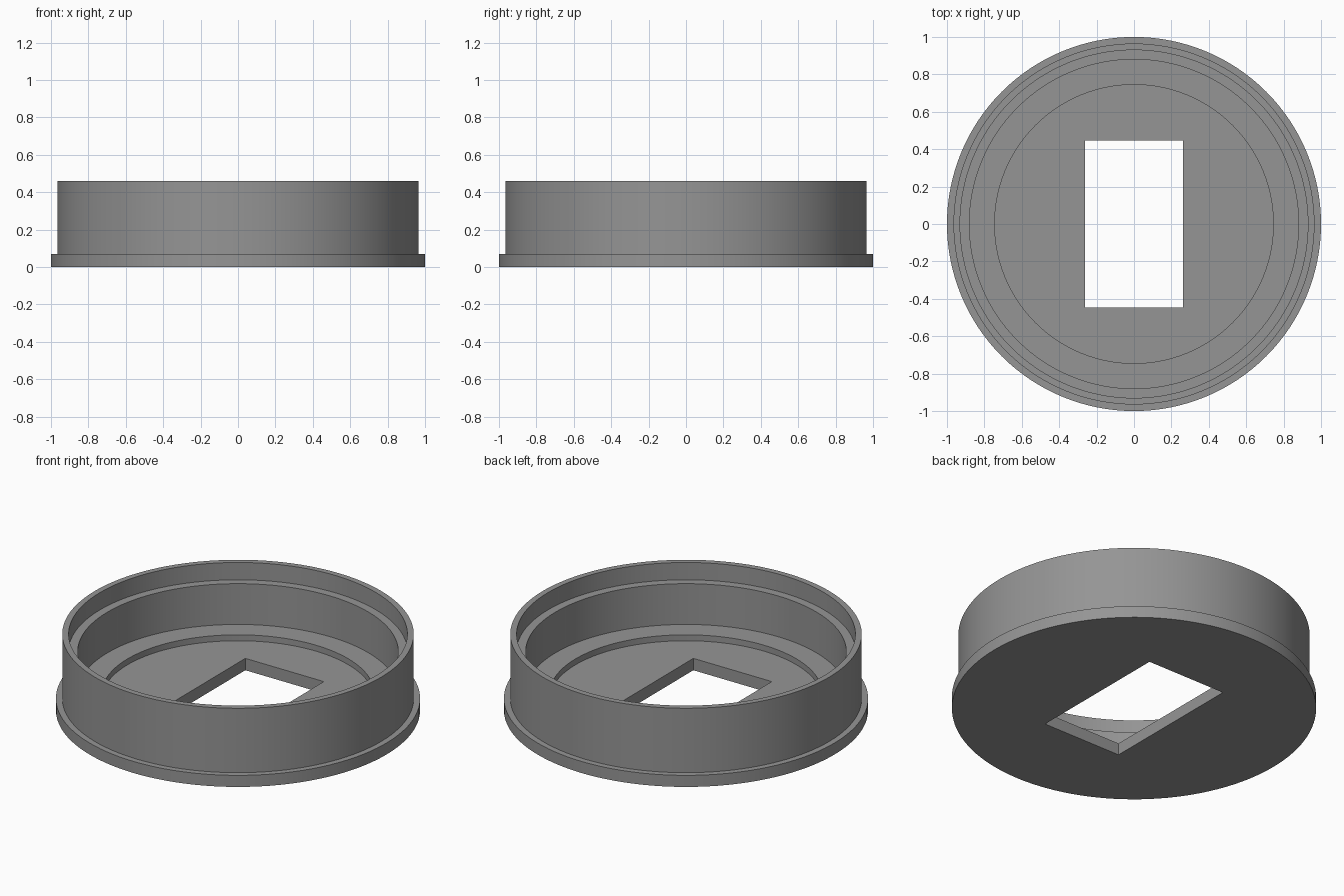
import bpy, bmesh, math

if "Cube" in bpy.data.objects:
    bpy.data.objects.remove(bpy.data.objects["Cube"])

SEGMENTS = 128

grey = bpy.data.materials.new("mid grey")
grey.diffuse_color = (0.30, 0.30, 0.30, 1)
grey.use_nodes = True
grey.node_tree.nodes["Principled BSDF"].inputs["Base Color"].default_value = grey.diffuse_color

# Stepped cap: (radius, height) from the underside centre, round the rim, to the floor centre
profile = [
    (0, 0), (1.0, 0), (1.0, 0.07), (0.965, 0.07), (0.965, 0.46), (0.93, 0.46),
    (0.93, 0.355), (0.88, 0.355), (0.88, 0.108), (0.745, 0.108), (0.745, 0.072), (0, 0.072),
]
bm = bmesh.new()
verts = [bm.verts.new((r, 0, z)) for r, z in profile]
edges = [bm.edges.new(pair) for pair in zip(verts, verts[1:])]
bmesh.ops.spin(bm, geom=verts + edges, cent=(0, 0, 0), axis=(0, 0, 1),
               angle=math.tau, steps=SEGMENTS, use_duplicate=False)
bmesh.ops.remove_doubles(bm, verts=bm.verts, dist=1e-4)
bmesh.ops.recalc_face_normals(bm, faces=bm.faces)
mesh = bpy.data.meshes.new("round_cap")
bm.to_mesh(mesh)
bm.free()
cap = bpy.data.objects.new("round_cap", mesh)
bpy.context.collection.objects.link(cap)
mesh.materials.append(grey)

# Rectangular opening through the floor
bpy.ops.mesh.primitive_cube_add(size=1)
cutter = bpy.context.object
cutter.name = "opening_cutter"
cutter.scale = (0.526, 0.892, 0.6)
cutter.hide_render = True
cutter.data.materials.append(grey)
cut = cap.modifiers.new("opening", 'BOOLEAN')
cut.operation = 'DIFFERENCE'
cut.solver = 'EXACT'
cut.object = cutter

# Apply the cut, then smooth the round walls while keeping the steps sharp
bpy.ops.object.select_all(action='DESELECT')
cap.select_set(True)
bpy.context.view_layer.objects.active = cap
bpy.ops.object.modifier_apply(modifier=cut.name)
bpy.data.objects.remove(cutter)
bpy.ops.object.shade_smooth_by_angle(angle=math.radians(30))
